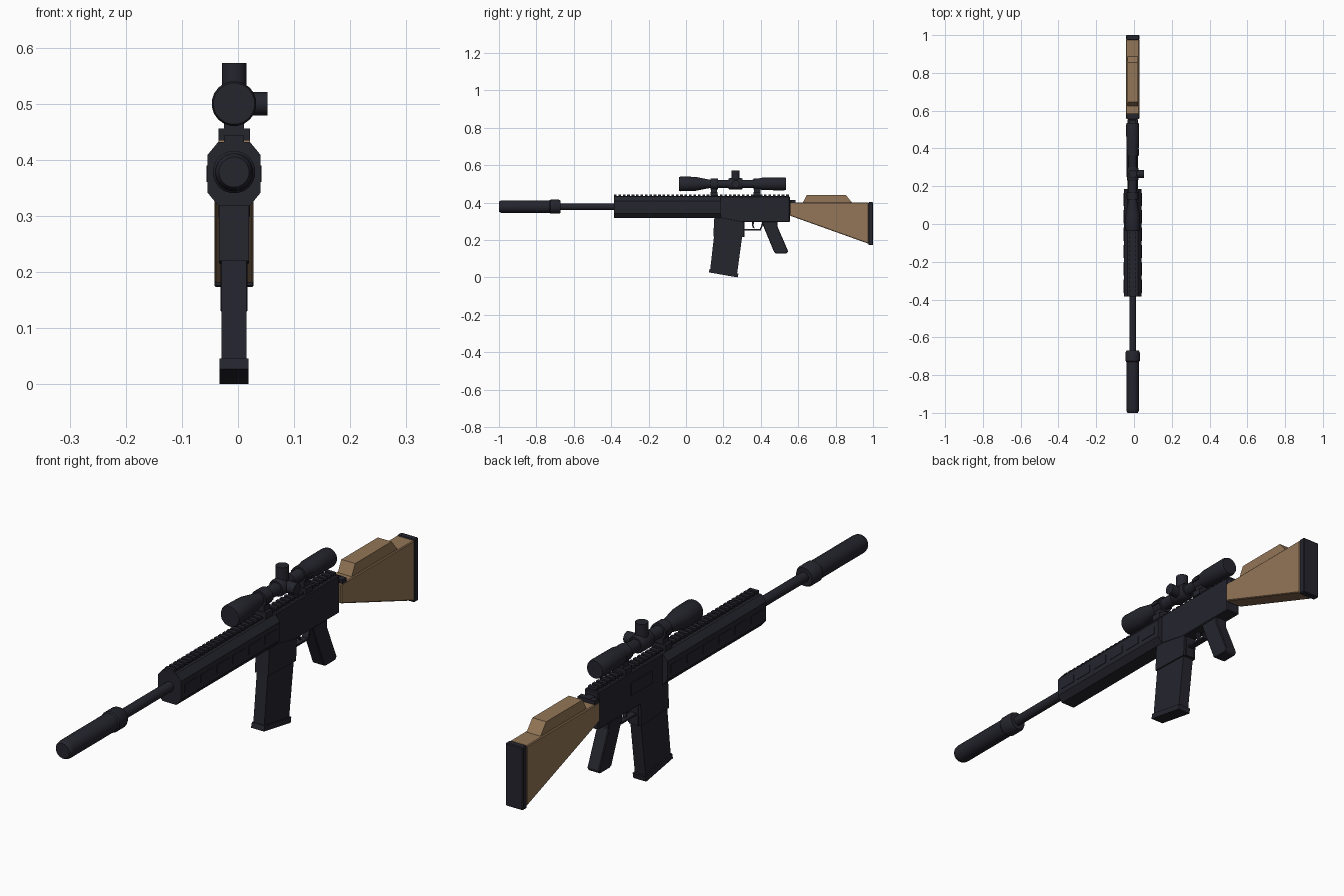
import bpy, bmesh, math
from mathutils import Matrix, Vector

if "Cube" in bpy.data.objects:
    bpy.data.objects.remove(bpy.data.objects["Cube"])

CX = -0.007      # centre line of the body
BORE = 0.378     # barrel height
SIGHT = 0.50     # scope height


def material(name, colour):
    m = bpy.data.materials.new(name)
    m.use_nodes = True
    m.diffuse_color = (*colour, 1)
    node = m.node_tree.nodes["Principled BSDF"]
    node.inputs["Base Color"].default_value = (*colour, 1)
    node.inputs["Roughness"].default_value = 0.7
    return m


METAL = material("dark metal", (0.018, 0.018, 0.027))
WOOD = material("tan wood", (0.29, 0.18, 0.095))


def finish(name, bm, mat, bevel=0.0, smooth=False):
    bmesh.ops.recalc_face_normals(bm, faces=bm.faces)
    mesh = bpy.data.meshes.new(name)
    bm.to_mesh(mesh)
    bm.free()
    ob = bpy.data.objects.new(name, mesh)
    bpy.context.collection.objects.link(ob)
    mesh.materials.append(mat)
    if bevel:
        mod = ob.modifiers.new("edge bevel", "BEVEL")
        mod.width = bevel
        mod.segments = 1
    if smooth:
        bpy.ops.object.select_all(action="DESELECT")
        ob.select_set(True)
        bpy.context.view_layer.objects.active = ob
        bpy.ops.object.shade_smooth_by_angle(angle=math.radians(35))
    return ob


def prism(name, points, axis, start, end, mat=METAL, bevel=0.0):
    """Extrude a profile along x (points are y, z) or along y (points are x, z)."""
    bm = bmesh.new()
    if axis == "x":
        verts = [bm.verts.new((start, a, b)) for a, b in points]
        step = Vector((end - start, 0, 0))
    else:
        verts = [bm.verts.new((a, start, b)) for a, b in points]
        step = Vector((0, end - start, 0))
    face = bm.faces.new(verts)
    out = bmesh.ops.extrude_face_region(bm, geom=[face])
    moved = [v for v in out["geom"] if isinstance(v, bmesh.types.BMVert)]
    bmesh.ops.translate(bm, verts=moved, vec=step)
    return finish(name, bm, mat, bevel)


def side(name, points, half, mat=METAL, bevel=0.0):
    return prism(name, points, "x", CX - half, CX + half, mat, bevel)


def box(name, half, y0, y1, z0, z1, mat=METAL, bevel=0.0):
    return side(name, [(y0, z0), (y1, z0), (y1, z1), (y0, z1)], half, mat, bevel)


def lathe(name, profile, origin, axis="y", segments=20):
    """Turn (distance, radius) pairs around an axis through origin."""
    turn = {"y": Matrix.Rotation(-math.pi / 2, 4, "X"),
            "x": Matrix.Rotation(math.pi / 2, 4, "Y"), "z": Matrix()}[axis]
    bm = bmesh.new()
    rings = []
    for d, r in profile:
        angles = [2 * math.pi * (i + 0.5) / segments for i in range(segments)]
        rings.append([bm.verts.new((r * math.cos(a), r * math.sin(a), d)) for a in angles])
    for low, high in zip(rings, rings[1:]):
        for i in range(segments):
            j = (i + 1) % segments
            bm.faces.new((low[i], low[j], high[j], high[i]))
    bm.faces.new(rings[0])
    bm.faces.new(rings[-1])
    bmesh.ops.transform(bm, matrix=Matrix.Translation(origin) @ turn, verts=bm.verts)
    return finish(name, bm, METAL, smooth=True)


# Barrel and muzzle tube
lathe("barrel", [(-0.69, 0.018), (-0.36, 0.018)], (CX, 0, BORE))
lathe("muzzle_tube", [(-1.0, 0.027), (-0.993, 0.032), (-0.98, 0.034), (-0.73, 0.034),
                      (-0.725, 0.038), (-0.68, 0.038), (-0.67, 0.033)], (CX, 0, BORE))

# Eight-sided handguard with side plates
quarter = [(0.028, 0.057), (0.047, 0.034)]
right = quarter + [(x, -z) for x, z in reversed(quarter)]
outline = right + [(-x, z) for x, z in reversed(right)]
prism("handguard", [(CX + x, 0.375 + z) for x, z in outline], "y", -0.385, 0.185)
for i in range(6):
    y = -0.365 + i * 0.092
    box(f"handguard_plate_{i + 1}", 0.049, y, y + 0.07, 0.36, 0.39)

# Top rail with teeth
box("rail_base", 0.014, -0.385, 0.55, 0.425, 0.436)
tooth = box("rail_teeth", 0.018, -0.385, -0.371, 0.43, 0.443)
array = tooth.modifiers.new("repeat", "ARRAY")
array.count = 40
array.use_relative_offset = False
array.use_constant_offset = True
array.constant_offset_displace = (0, 0.0236, 0)

# Receiver, magazine well, ejection cover and charging handle
side("receiver", [(0.18, 0.318), (0.18, 0.432), (0.555, 0.432), (0.555, 0.295), (0.30, 0.295)],
     0.028, bevel=0.003)
side("magazine_well", [(0.152, 0.33), (0.146, 0.22), (0.306, 0.215), (0.312, 0.33)], 0.027)
prism("ejection_cover", [(0.25, 0.35), (0.37, 0.35), (0.37, 0.395), (0.25, 0.395)],
      "x", CX - 0.032, CX - 0.02)
box("charging_handle", 0.014, 0.54, 0.585, 0.392, 0.415)
box("charging_handle_grip", 0.034, 0.562, 0.585, 0.395, 0.414)
box("stock_socket", 0.022, 0.545, 0.57, 0.33, 0.41)

# Magazine
side("magazine", [(0.152, 0.24), (0.128, 0.03), (0.272, 0.01), (0.303, 0.24)], 0.022)
side("magazine_base", [(0.127, 0.046), (0.122, 0.027), (0.276, 0.0), (0.280, 0.02)], 0.026)

# Trigger, guard and grip
box("guard_front", 0.018, 0.30, 0.312, 0.215, 0.30)
box("guard_bottom", 0.012, 0.31, 0.40, 0.252, 0.259)
side("guard_rear", [(0.393, 0.252), (0.40, 0.252), (0.42, 0.30), (0.41, 0.30)], 0.012)
side("trigger", [(0.352, 0.30), (0.366, 0.30), (0.361, 0.28), (0.366, 0.262), (0.358, 0.265),
                 (0.352, 0.28)], 0.006)
side("grip", [(0.405, 0.30), (0.415, 0.27), (0.472, 0.133), (0.482, 0.128), (0.538, 0.128),
              (0.546, 0.14), (0.49, 0.27), (0.49, 0.30)], 0.024, bevel=0.003)

# Stock, cheek rest and butt pad
side("stock", [(0.556, 0.33), (0.556, 0.40), (0.976, 0.40), (0.976, 0.18)], 0.035, WOOD, 0.003)
side("cheek_rest", [(0.622, 0.395), (0.645, 0.44), (0.855, 0.44), (0.892, 0.395)], 0.028, WOOD)
box("butt_pad", 0.035, 0.975, 1.0, 0.173, 0.402, bevel=0.003)

# Scope tube, turret housing, knobs and mounts
lathe("scope_tube", [(-0.037, 0.037), (-0.03, 0.040), (0.05, 0.038), (0.13, 0.022),
                     (0.355, 0.022), (0.41, 0.034), (0.525, 0.035), (0.535, 0.032)],
      (CX, 0, SIGHT))
lathe("turret_housing", [(0.228, 0.028), (0.235, 0.031), (0.295, 0.031), (0.302, 0.028)],
      (CX, 0, SIGHT))
lathe("top_knob", [(0, 0.022), (0.072, 0.022)], (CX, 0.265, SIGHT), "z")
lathe("side_knob", [(0, 0.021), (0.060, 0.021)], (CX, 0.265, SIGHT), "x")
for name, y in (("front", 0.15), ("rear", 0.38)):
    lathe(f"{name}_mount_ring", [(y - 0.02, 0.030), (y + 0.02, 0.030)], (CX, 0, SIGHT))
    box(f"{name}_mount_flange", 0.034, y - 0.017, y + 0.017, 0.494, 0.506)
    box(f"{name}_mount_post", 0.018, y - 0.017, y + 0.017, 0.44, 0.49)
    box(f"{name}_mount_foot", 0.028, y - 0.019, y + 0.019, 0.434, 0.456)
